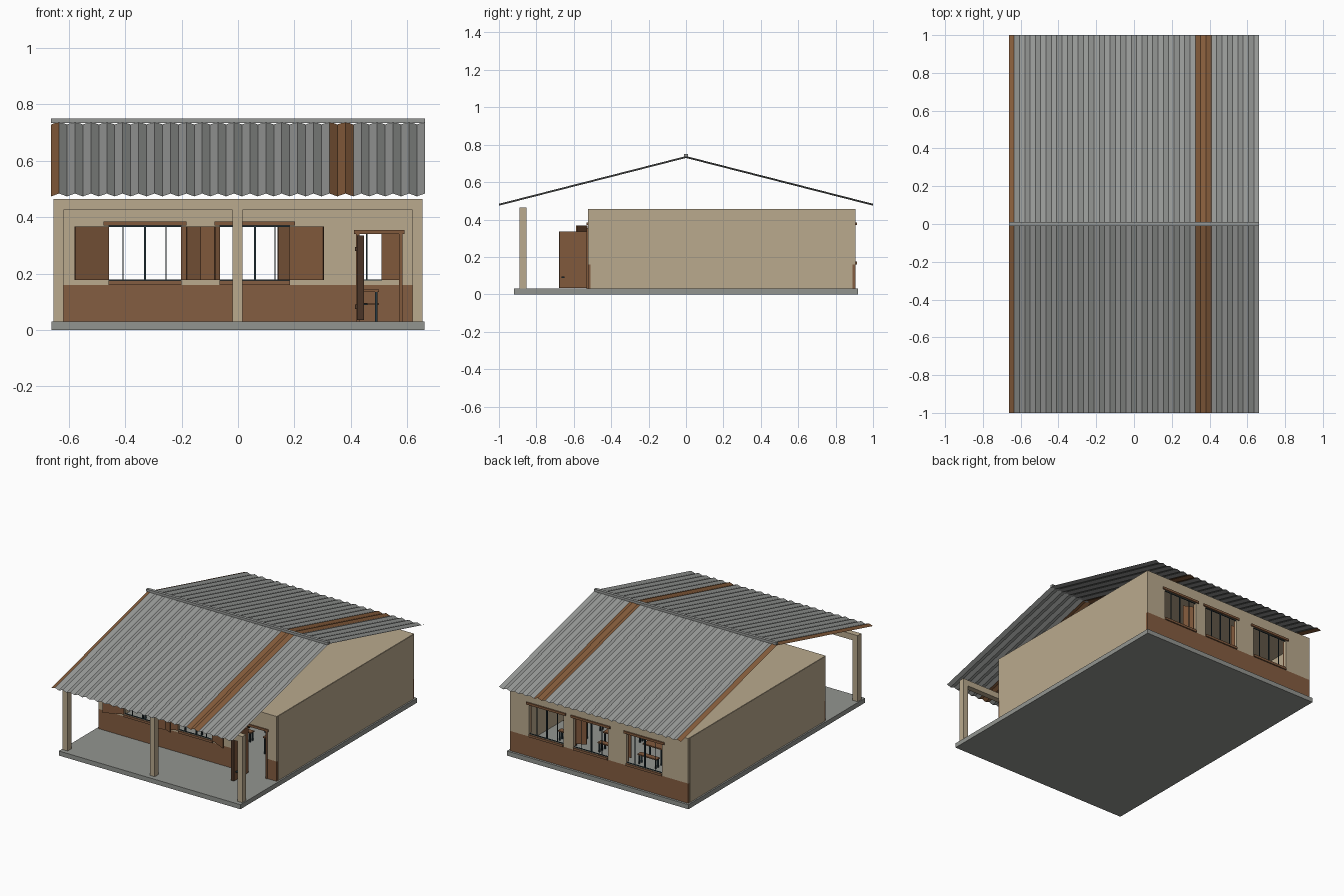
import bpy, bmesh, math
from mathutils import Matrix, Vector

if "Cube" in bpy.data.objects:
    bpy.data.objects.remove(bpy.data.objects["Cube"], do_unlink=True)


def material(name, r, g, b):
    mat = bpy.data.materials.new(name)
    mat.use_nodes = True
    mat.diffuse_color = (r, g, b, 1)
    mat.node_tree.nodes["Principled BSDF"].inputs["Base Color"].default_value = (r, g, b, 1)
    return mat


plaster = material("tan plaster", .49, .40, .27)
base_paint = material("brown base paint", .23, .11, .053)
wood = material("brown wood", .22, .10, .045)
dark_wood = material("dark wood", .07, .035, .02)
concrete = material("grey concrete", .29, .30, .28)
sheet = material("grey roof sheet", .31, .32, .31)
rust = material("brown roof sheet", .24, .11, .045)
steel = material("dark steel", .02, .04, .05)


def make_object(name, bm, *mats):
    mesh = bpy.data.meshes.new(name)
    bmesh.ops.recalc_face_normals(bm, faces=bm.faces)
    bm.to_mesh(mesh)
    bm.free()
    for mat in mats:
        mesh.materials.append(mat)
    obj = bpy.data.objects.new(name, mesh)
    bpy.context.scene.collection.objects.link(obj)
    return obj


def add_box(bm, x, y, z):
    """Box spanning the three given (low, high) ranges."""
    size = [r[1] - r[0] for r in (x, y, z)]
    mid = [(r[1] + r[0]) / 2 for r in (x, y, z)]
    bmesh.ops.create_cube(bm, size=1, matrix=Matrix.Translation(mid) @ Matrix.Diagonal((*size, 1)))


def boxes(name, mat, *ranges):
    bm = bmesh.new()
    for r in ranges:
        add_box(bm, *r)
    return make_object(name, bm, mat)


FLOOR, BASE, TOP = .03, .16, .455
HALF = .65
FRONT, BACK = (-.525, -.51), (.89, .905)
SILL, HEAD = .175, .37
FRONT_WINDOWS = [(-.46, -.2), (-.065, .185)]
BACK_WINDOWS = FRONT_WINDOWS + [(.26, .51)]
DOOR = (.425, .578)
DOOR_HEAD = .34


# Walls with openings, painted brown up to the base line
def wall(name, y, openings):
    xs = sorted({-HALF, HALF} | {v for o in openings for v in o[:2]})
    zs = sorted({FLOOR, BASE, TOP} | {v for o in openings for v in o[2:]})
    bm = bmesh.new()
    for x0, x1 in zip(xs, xs[1:]):
        for z0, z1 in zip(zs, zs[1:]):
            cx, cz = (x0 + x1) / 2, (z0 + z1) / 2
            if any(o[0] < cx < o[1] and o[2] < cz < o[3] for o in openings):
                continue
            bm.faces.new([bm.verts.new((a, y[0], b))
                          for a, b in ((x0, z0), (x1, z0), (x1, z1), (x0, z1))])
    bmesh.ops.remove_doubles(bm, verts=bm.verts, dist=.0001)
    ext = bmesh.ops.extrude_face_region(bm, geom=bm.faces[:], use_keep_orig=True)
    moved = [v for v in ext["geom"] if isinstance(v, bmesh.types.BMVert)]
    bmesh.ops.translate(bm, verts=moved, vec=(0, y[1] - y[0], 0))
    for f in bm.faces:
        f.material_index = int(f.calc_center_median().z < BASE + .0001)
    return make_object(name, bm, plaster, base_paint)


wall("front_wall", FRONT, [(*w, SILL, HEAD) for w in FRONT_WINDOWS] + [(*DOOR, FLOOR, DOOR_HEAD)])
wall("back_wall", BACK, [(*w, SILL, HEAD) for w in BACK_WINDOWS])
for side, s in (("left", 1), ("right", -1)):
    boxes(side + "_wall", plaster,
          (sorted((s * (HALF - .015), s * (HALF + .002))), (FRONT[1], BACK[0]), (FLOOR, TOP)))
boxes("ceiling", plaster, ((-HALF, HALF), (FRONT[0], BACK[1]), (TOP - .01, TOP + .002)))
boxes("floor_slab", concrete, ((-.662, .662), (-.92, .92), (0, FLOOR)))

# Porch posts and beam
for label, x in (("right", -.637), ("middle", -.002), ("left", .637)):
    boxes(label + "_porch_post", plaster, ((x - .018, x + .018), (-.89, -.852), (FLOOR, .425)))
boxes("porch_beam", plaster, ((-.655, .655), (-.89, -.852), (.425, .465)))


# Windows: sill, lintel, steel bars and two open shutters
def shutter(name, x, y, way, out):
    bm = bmesh.new()
    add_box(bm, (0, .13), (-.004, .004), (SILL + .003, HEAD - .003))
    obj = make_object(name, bm, wood)
    angle = math.radians(25) * out
    obj.location = (x, y, 0)
    obj.rotation_euler.z = angle if way > 0 else math.pi - angle


def window(name, x, y, outer, out, shutter_y):
    mid = (y[0] + y[1]) / 2
    around = sorted((mid, outer + out * .008))
    boxes(name + "_sill", base_paint, (x, around, (BASE, SILL)))
    boxes(name + "_lintel", wood, ((x[0] - .018, x[1] + .018), around, (HEAD, HEAD + .015)))
    step = (x[1] - x[0]) / 4
    bars = [((c - t, c + t), (mid - t, mid + t), (SILL, HEAD))
            for c, t in [(x[0] + step * i, .004 if i == 2 else .002) for i in (.8, 2, 3.15)]]
    for z in (SILL, HEAD - .004):
        bars.append((x, (mid - .003, mid + .003), (z, z + .004)))
    boxes(name + "_bars", steel, *bars)
    shutter(name + "_right_shutter", x[0], shutter_y, -1, -1)
    shutter(name + "_left_shutter", x[1], shutter_y, 1, -1)


for i, w in enumerate(FRONT_WINDOWS):
    window(f"front_window_{i + 1}", w, FRONT, FRONT[0], -1, FRONT[0] - .005)
for i, w in enumerate(BACK_WINDOWS):
    window(f"back_window_{i + 1}", w, BACK, BACK[1], 1, BACK[0] - .005)

# Door frame and open door
frame_y = (FRONT[0] - .006, FRONT[1] + .004)
boxes("door_frame", wood,
      ((DOOR[0] - .013, DOOR[1] + .013), frame_y, (DOOR_HEAD, DOOR_HEAD + .015)),
      *[((x - .006, x + .006), frame_y, (FLOOR, DOOR_HEAD)) for x in DOOR])
leaf_y = (-.675, -.53)
boxes("door_leaf", wood, ((.424, .446), leaf_y, (FLOOR + .005, DOOR_HEAD - .004)))
boxes("door_edge", dark_wood, ((.423, .447), (leaf_y[0] - .004, leaf_y[0]), (FLOOR + .005, DOOR_HEAD - .004)))
boxes("door_hinges", dark_wood,
      *[((.415, .44), (leaf_y[1] - .01, leaf_y[1]), (z, z + .015)) for z in (.075, .28)])
boxes("door_handle", steel, ((.446, .46), (-.665, -.65), (.088, .094)))


# Corrugated roof, with a few brown sheets
def roof_slope(name, s):
    count, half = 47, .663
    bm = bmesh.new()
    rows = []
    for i in range(count + 1):
        x = -half + 2 * half * i / count
        dz = .005 if i % 2 else -.005
        rows.append((bm.verts.new((x, 0, .734 + dz)), bm.verts.new((x, s, .479 + dz))))
    for i, (a, b) in enumerate(zip(rows, rows[1:])):
        f = bm.faces.new((a[0], b[0], b[1], a[1]))
        f.material_index = int(i in (0, 35, 36, 37))
    obj = make_object(name, bm, sheet, rust)
    if obj.data.polygons[0].normal.z < 0:
        obj.data.flip_normals()


roof_slope("front_roof", -1)
roof_slope("back_roof", 1)
boxes("ridge_cap", sheet, ((-.663, .663), (-.01, .01), (.734, .75)))


# Desks with benches
def desk(name, x, y):
    w = .07
    boxes(name + "_tops", wood,
          ((x - w, x + w), (y - .035, y + .035), (.135, .143)),
          ((x - w, x + w), (y + .055, y + .09), (.088, .095)))
    legs = []
    for dx in (-w + .01, w - .01):
        for dy, z in ((-.028, .135), (.028, .135), (.06, .088), (.085, .088)):
            legs.append(((x + dx - .004, x + dx + .004), (y + dy - .004, y + dy + .004), (FLOOR, z)))
    boxes(name + "_legs", steel, *legs)


for i in range(4):
    for j in range(4):
        desk(f"desk_{i + 1}_{j + 1}", -.44 + i * .29, -.22 + j * .25)
